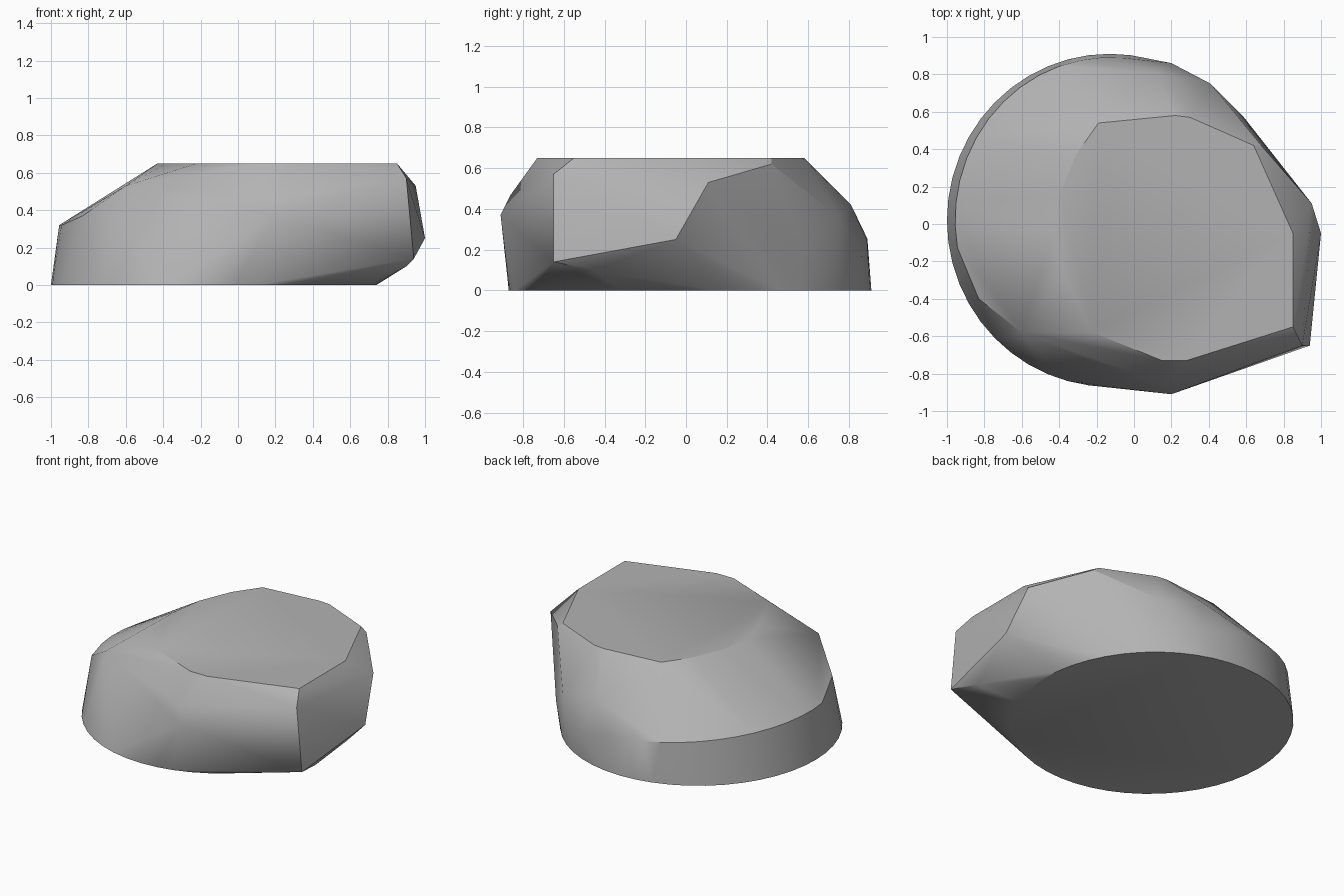
import bpy
import bmesh
import math

# Remove the default cube only
default_cube = bpy.data.objects.get("Cube")
if default_cube:
    bpy.data.objects.remove(default_cube, do_unlink=True)


def make_material(name, colour):
    material = bpy.data.materials.new(name)
    material.use_nodes = True
    material.diffuse_color = colour
    shader = material.node_tree.nodes["Principled BSDF"]
    shader.inputs["Base Color"].default_value = colour
    shader.inputs["Roughness"].default_value = 0.9
    return material


def ellipse_ring(start, end, count, scale, height_at):
    """Points on the rounded footprint between two angles in degrees."""
    points = []
    for step in range(count):
        angle = math.radians(start + (end - start) * step / (count - 1))
        points.append((-0.13 + 0.87 * scale * math.cos(angle),
                       0.02 + 0.89 * scale * math.sin(angle),
                       height_at(angle)))
    return points


def convex_stone(name, points, material):
    """Wrap a faceted hull around the corner points of a stone."""
    bm = bmesh.new()
    for point in points:
        bm.verts.new(point)
    hull = bmesh.ops.convex_hull(bm, input=bm.verts[:])
    loose = {item for item in hull["geom_interior"] + hull["geom_unused"]
             if isinstance(item, bmesh.types.BMVert)}
    bmesh.ops.delete(bm, geom=list(loose), context="VERTS")
    bmesh.ops.dissolve_limit(bm, angle_limit=math.radians(1),
                             verts=bm.verts[:], edges=bm.edges[:])
    bmesh.ops.recalc_face_normals(bm, faces=bm.faces[:])
    mesh = bpy.data.meshes.new(name)
    bm.to_mesh(mesh)
    bm.free()
    mesh.materials.append(material)
    stone = bpy.data.objects.new(name, mesh)
    bpy.context.collection.objects.link(stone)
    return stone


# Flat, rounded footprint on the ground
footprint = ellipse_ring(0, 352.5, 48, 1.0, lambda angle: 0.0)

# Shoulder ridge around the left and back, lower towards the back
shoulder = ellipse_ring(85, 190, 14, 0.95,
                        lambda angle: 0.25 - 0.07 * math.cos(angle))
shoulder = [(x, y + 0.03 * max(y, 0), z) for x, y, z in shoulder]

# Flat top outline
top_height = 0.65
top_outline = [(-0.43, -0.05), (-0.4, 0.15), (-0.31, 0.37), (-0.19, 0.54),
               (0.22, 0.58), (0.3, 0.57), (0.64, 0.42), (0.85, -0.05),
               (0.85, -0.55), (0.28, -0.73), (0.15, -0.73),
               (-0.22, -0.58), (-0.38, -0.25)]
top = [(x, y, top_height) for x, y in top_outline]

# Chipped corners on the right side
right_corners = [(0.94, -0.65, 0.14), (0.9, -0.65, 0.57), (0.95, 0.11, 0.53),
                 (1.0, -0.05, 0.25), (0.9, -0.45, 0.1), (0.68, 0.42, 0.62)]

# Chipped corners on the back
back_corners = [(0.41, 0.75, 0.36), (0.58, 0.58, 0.2),
                (0.12, 0.81, 0.42), (0.2, 0.86, 0.17)]

# Chipped corners on the front
front_corners = [(0.2, -0.91, 0.37), (0.17, -0.86, 0.47), (0, -0.87, 0.04),
                 (-0.6, -0.58, 0.53), (-0.83, -0.4, 0.37)]

grey = make_material("stone grey", (0.45, 0.45, 0.45, 1.0))
stone = convex_stone("rock", footprint + shoulder + top + right_corners
                     + back_corners + front_corners, grey)

# Soft shading with crisp chipped edges
bpy.ops.object.select_all(action="DESELECT")
stone.select_set(True)
bpy.context.view_layer.objects.active = stone
bpy.ops.object.shade_smooth_by_angle(angle=math.radians(30))
